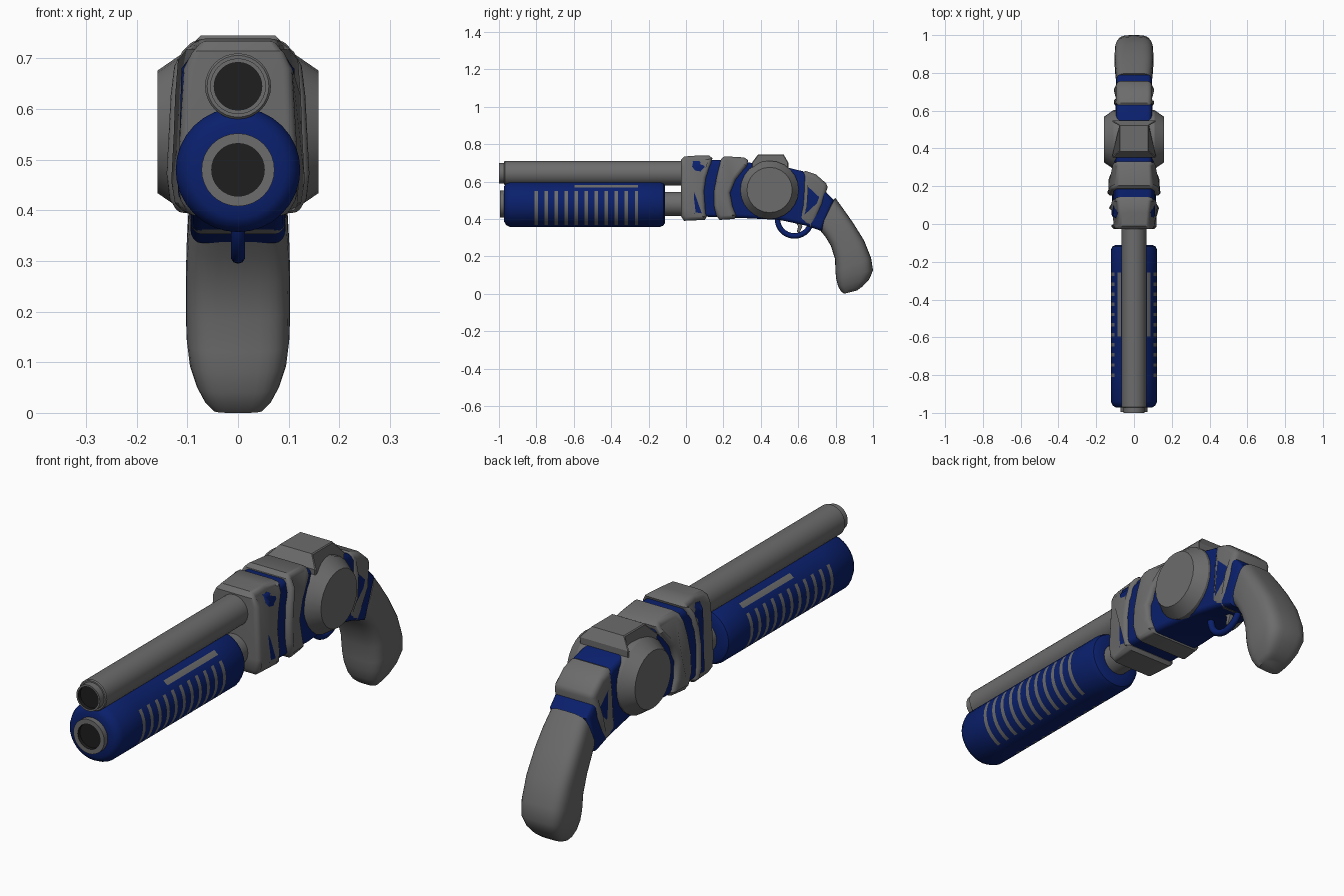
import bpy, bmesh, math
from mathutils import Vector

if "Cube" in bpy.data.objects:
    bpy.data.objects.remove(bpy.data.objects["Cube"])


def material(name, col):
    m = bpy.data.materials.new(name)
    m.diffuse_color = (*col, 1)
    m.use_nodes = True
    m.node_tree.nodes["Principled BSDF"].inputs["Base Color"].default_value = m.diffuse_color
    return m


GREY = material("gunmetal grey", (0.15, 0.15, 0.15))
BLUE = material("deep blue", (0.003, 0.014, 0.15))
DARK = material("bore black", (0.013, 0.013, 0.013))


def finish(bm, name, mats, angle=35):
    bmesh.ops.recalc_face_normals(bm, faces=bm.faces)
    me = bpy.data.meshes.new(name)
    bm.to_mesh(me)
    bm.free()
    ob = bpy.data.objects.new(name, me)
    bpy.context.collection.objects.link(ob)
    for m in mats:
        me.materials.append(m)
    bpy.ops.object.select_all(action='DESELECT')
    ob.select_set(True)
    bpy.context.view_layer.objects.active = ob
    bpy.ops.object.shade_smooth_by_angle(angle=math.radians(angle))
    return ob


def bridge(bm, rings):
    """Join successive closed rings of verts; return the faces per strip."""
    strips = []
    for a, b in zip(rings, rings[1:]):
        n = len(a)
        strips.append([bm.faces.new((a[i], a[(i + 1) % n], b[(i + 1) % n], b[i]))
                       for i in range(n)])
    return strips


def inset(poly, d):
    """Mitred inward offset of a side profile."""
    pts = [Vector(p) for p in poly]
    n = len(pts)
    area = sum(pts[i].x * pts[(i + 1) % n].y - pts[(i + 1) % n].x * pts[i].y for i in range(n))
    s = 1 if area > 0 else -1
    out = []
    for i, p in enumerate(pts):
        e1 = (p - pts[i - 1]).normalized()
        e2 = (pts[(i + 1) % n] - p).normalized()
        n1, n2 = Vector((-e1.y, e1.x)) * s, Vector((-e2.y, e2.x)) * s
        out.append(p + (n1 + n2) * d / max(0.5, 1 + n1.dot(n2)))
    return out


def slab(name, poly, width, r, mat, steps=4, angle=35):
    """Side profile (y, z) extruded across x with rounded rims; width is a function of y, z."""
    bm = bmesh.new()
    half = []
    for k in range(steps + 1):
        a = math.pi / 2 * k / steps
        half.append((r * (1 - math.sin(a)), r * (1 - math.cos(a))))
    layers = [(-1, o, d) for o, d in half] + [(1, o, d) for o, d in reversed(half)]
    rings = []
    for side, o, d in layers:
        rings.append([bm.verts.new((side * (width(*p) - d), *q))
                      for p, q in zip(poly, inset(poly, o))])
    bridge(bm, rings)
    bm.faces.new(rings[0])
    bm.faces.new(rings[-1])
    return finish(bm, name, [mat], angle)


def lathe(name, prof, centre, axis, mats, rule, seg=32, angle=35):
    """Spin (along, radius) points about x or y; rule(strip, segment) gives the material."""
    bm = bmesh.new()
    cx, cy, cz = centre
    rings = []
    for t, r in prof:
        ring = []
        for i in range(seg):
            a = 2 * math.pi * i / seg
            u, v = r * math.cos(a), r * math.sin(a)
            co = (cx + u, cy + t, cz + v) if axis == 'y' else (cx + t, cy + u, cz + v)
            ring.append(bm.verts.new(co))
        rings.append(ring)
    for k, strip in enumerate(bridge(bm, rings)):
        for i, f in enumerate(strip):
            f.material_index = rule(k, i)
    bm.faces.new(rings[0]).material_index = rule(-1, 0)
    bm.faces.new(rings[-1]).material_index = rule(len(prof), 0)
    return finish(bm, name, mats, angle)


# Barrel with stepped muzzle, and magazine tube below, each with a dark bore
bore = lambda k, i: 1 if k < 1 else 0
lathe("barrel", [(-0.985, 0.047), (-1.0, 0.047), (-1.0, 0.055), (-0.972, 0.055), (-0.972, 0.061),
                 (-0.968, 0.065), (0.05, 0.065)], (0, 0, 0.645), 'y', [GREY, DARK], bore)
lathe("magazine_tube", [(-0.98, 0.052), (-0.995, 0.052), (-0.995, 0.072), (-0.9, 0.072),
                        (-0.88, 0.065), (0.05, 0.065)], (0, 0, 0.48), 'y', [GREY, DARK], bore)

# Pump handle: blue with grey bars round the sides and underside, grey strip near the top
prof = [(-0.972, 0.06), (-0.972, 0.095), (-0.962, 0.112), (-0.94, 0.123)]
for j in range(11):
    y = -0.8 + j * 0.0535
    prof += [(y - 0.009, 0.123), (y + 0.009, 0.123)]
prof += [(-0.14, 0.123), (-0.12, 0.115), (-0.112, 0.1), (-0.112, 0.06)]


def pump_rule(k, i):
    up = math.sin(2 * math.pi * (i + 0.5) / 32)
    if 4 <= k <= 24 and k % 2 == 0 and -0.9 < up < 0.6:
        return 1
    return 1 if 12 <= k <= 24 and 0.7 < up < 0.8 else 0


lathe("pump_handle", prof, (0, 0, 0.48), 'y', [BLUE, GREY], pump_rule)


def rounding(z):
    """Narrowing of the receiver towards its top and bottom edges."""
    return 0.03 * max(0, (z - 0.66) / 0.08) ** 2 + 0.02 * max(0, (0.46 - z) / 0.07) ** 2


# Blue inner body that shows between the armour sections
core = [(0.03, 0.415), (0.03, 0.68), (0.03, 0.715), (0.2, 0.716), (0.35, 0.70), (0.48, 0.69),
        (0.625, 0.655), (0.715, 0.58), (0.79, 0.50), (0.725, 0.335), (0.64, 0.365), (0.5, 0.395),
        (0.3, 0.405)]
slab("inner_body", core,
     lambda y, z: 0.12 - 0.05 * (z - 0.55) - rounding(z) if y < 0.34 else 0.094, 0.022, BLUE)

# Grey armour sections
slab("receiver_front", [(-0.027, 0.415), (-0.027, 0.46), (-0.027, 0.68), (-0.027, 0.715),
                        (-0.01, 0.734), (0.06, 0.739), (0.125, 0.738), (0.142, 0.725), (0.131, 0.69),
                        (0.108, 0.62), (0.098, 0.55), (0.103, 0.46), (0.11, 0.41), (0.1, 0.395),
                        (-0.01, 0.39)],
     lambda y, z: 0.118 + 0.09 * y - 0.05 * (z - 0.55) - rounding(z), 0.02, GREY)
slab("receiver_middle", [(0.18, 0.395), (0.163, 0.415), (0.15, 0.47), (0.15, 0.55), (0.165, 0.63),
                         (0.18, 0.69), (0.187, 0.72), (0.205, 0.735), (0.31, 0.729), (0.332, 0.715),
                         (0.327, 0.685), (0.265, 0.61), (0.236, 0.54), (0.248, 0.47), (0.268, 0.42),
                         (0.26, 0.4)],
     lambda y, z: 0.137 - 0.11 * max(0, y - 0.2) - 0.05 * (z - 0.55) - rounding(z), 0.02, GREY)
slab("receiver_rear", [(0.625, 0.65), (0.64, 0.656), (0.695, 0.638), (0.75, 0.59), (0.757, 0.57),
                       (0.73, 0.48), (0.684, 0.365), (0.67, 0.353), (0.605, 0.38), (0.598, 0.395),
                       (0.622, 0.47), (0.628, 0.56)],
     lambda y, z: 0.107 - 0.012 * (z > 0.565 or z < 0.4), 0.025, GREY)

# Central hump carrying the side discs
slab("centre_hump", [(0.36, 0.45), (0.352, 0.70), (0.385, 0.745), (0.522, 0.745), (0.548, 0.70),
                     (0.54, 0.45), (0.5, 0.41), (0.4, 0.41)],
     lambda y, z: 0.078 if z > 0.72 else 0.116 if z > 0.6 else 0.09, 0.004, GREY, steps=1, angle=20)
for side, label in ((-1, "left"), (1, "right")):
    lathe("side_disc_" + label, [(side * t, r) for t, r in
          ((0.05, 0.156), (0.108, 0.156), (0.159, 0.121))],
          (0, 0.447, 0.555), 'x', [GREY], lambda k, i: 0, seg=24, angle=25)

# Trigger guard ring and trigger
bpy.ops.mesh.primitive_torus_add(major_radius=0.091, minor_radius=0.0145, major_segments=40,
                                 minor_segments=10, location=(0, 0.58, 0.4),
                                 rotation=(0, math.pi / 2, 0))
guard = bpy.context.object
guard.name = "trigger_guard"
guard.data.materials.append(BLUE)
bpy.ops.object.shade_smooth_by_angle(angle=math.radians(60))
slab("trigger", [(0.57, 0.41), (0.615, 0.41), (0.622, 0.36), (0.607, 0.325), (0.592, 0.33),
                 (0.6, 0.36)], lambda y, z: 0.01, 0.003, GREY, steps=2)

# Grip: lofted rounded sections given by front point, back point and half width
bm = bmesh.new()
rings = []
for fy, fz, by, bz, w in ((0.722, 0.36, 0.785, 0.50, 0.08), (0.714, 0.342, 0.798, 0.513, 0.09),
                          (0.745, 0.305, 0.84, 0.455, 0.098), (0.775, 0.255, 0.893, 0.38, 0.102),
                          (0.797, 0.185, 0.952, 0.285, 0.103), (0.799, 0.12, 0.99, 0.19, 0.102),
                          (0.803, 0.08, 1.0, 0.125, 0.096), (0.813, 0.04, 0.98, 0.078, 0.082),
                          (0.828, 0.014, 0.945, 0.04, 0.066), (0.845, 0.0, 0.915, 0.018, 0.05)):
    ring = []
    for i in range(32):
        a = 2 * math.pi * i / 32
        c, s = (math.copysign(abs(f(a)) ** 0.54, f(a)) for f in (math.cos, math.sin))
        t = (1 + s) / 2
        ring.append(bm.verts.new((w * c, fy + (by - fy) * t, fz + (bz - fz) * t)))
    rings.append(ring)
bridge(bm, rings)
bm.faces.new(rings[0])
bm.faces.new(rings[-1])
finish(bm, "grip", [GREY], 45)
